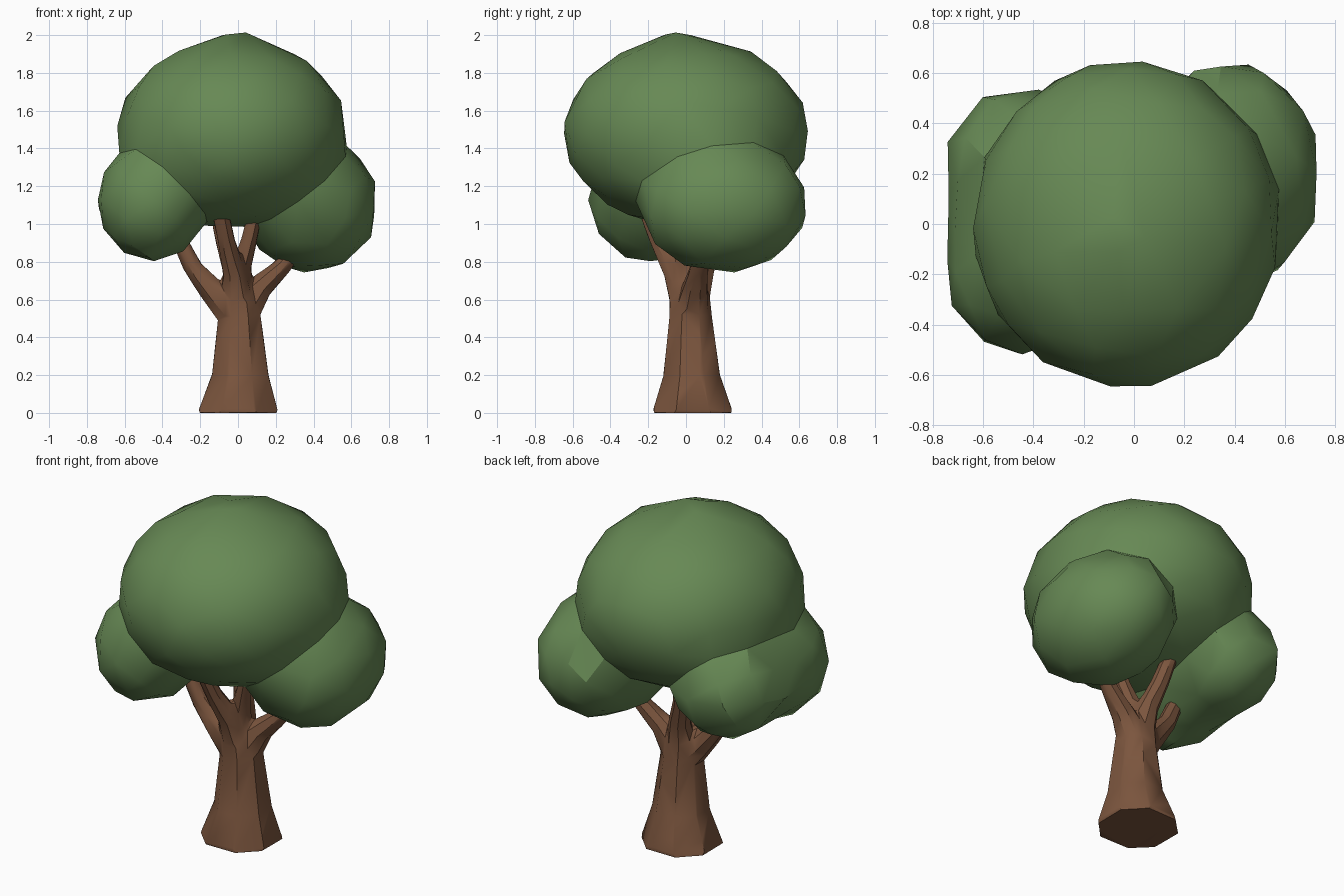
import bpy, bmesh, math
from mathutils import Vector, Matrix

if "Cube" in bpy.data.objects:
    bpy.data.objects.remove(bpy.data.objects["Cube"])


def material(name, rgb):
    m = bpy.data.materials.new(name)
    m.diffuse_color = (*rgb, 1)
    m.use_nodes = True
    m.node_tree.nodes["Principled BSDF"].inputs["Base Color"].default_value = m.diffuse_color
    return m


green = material("leaf green", (0.135, 0.25, 0.09))
brown = material("bark brown", (0.2, 0.092, 0.048))


def make_fused(name, bm, mat, voxel, soft, ratio, angle):
    """Fuse overlapping solids, soften the joins, reduce to broad facets."""
    mesh = bpy.data.meshes.new(name)
    bm.to_mesh(mesh)
    bm.free()
    mesh.materials.append(mat)
    obj = bpy.data.objects.new(name, mesh)
    bpy.context.collection.objects.link(obj)
    fuse = obj.modifiers.new("fuse", 'REMESH')
    fuse.mode = 'VOXEL'
    fuse.voxel_size = voxel
    soften = obj.modifiers.new("soften", 'SMOOTH')
    soften.factor = .5
    soften.iterations = soft
    facet = obj.modifiers.new("facet", 'DECIMATE')
    facet.ratio = ratio
    bpy.ops.object.select_all(action='DESELECT')
    obj.select_set(True)
    bpy.context.view_layer.objects.active = obj
    bpy.ops.object.convert(target='MESH')
    bpy.ops.object.shade_smooth_by_angle(angle=math.radians(angle))
    return obj


def tube(bm, path, sides):
    """Tapered closed tube through (x, y, z, radius) points."""
    pts = [Vector(p[:3]) for p in path]
    rings = []
    for i, p in enumerate(path):
        d = pts[min(i + 1, len(pts) - 1)] - pts[max(i - 1, 0)]
        if p[2] == 0:
            d = Vector((0, 0, 1))
        q = Vector((0, 0, 1)).rotation_difference(d.normalized())
        rings.append([bm.verts.new(pts[i] + q @ Vector((
            p[3] * math.cos(2 * math.pi * (k + .5) / sides),
            p[3] * math.sin(2 * math.pi * (k + .5) / sides), 0)))
            for k in range(sides)])
    for a, b in zip(rings, rings[1:]):
        for k in range(sides):
            j = (k + 1) % sides
            bm.faces.new((a[k], a[j], b[j], b[k]))
    bm.faces.new(rings[0][::-1])
    bm.faces.new(rings[-1])


# Trunk with flared foot, and branches spreading into the leaves
wood = [
    [(0, .035, 0, .232), (.012, .03, .2, .162), (.008, .025, .5, .123),
     (0, .02, .6, .115), (0, .015, .68, .07)],
    [(.0, .02, .5, .1), (-.13, .0, .64, .075), (-.24, -.01, .77, .052), (-.35, -.03, 1.0, .042)],   # left
    [(.02, .03, .52, .1), (.12, .05, .67, .07), (.22, .07, .76, .052), (.34, .1, .9, .042)],        # right
    [(0, 0, .58, .09), (-.02, -.06, .75, .066), (-.06, -.14, .9, .05), (-.1, -.22, 1.1, .044)],     # front
    [(0, .02, .62, .08), (.02, .0, .78, .056), (.06, -.03, .92, .045), (.1, -.05, 1.1, .04)],       # middle
    [(0, .04, .58, .09), (-.02, .09, .74, .062), (-.07, .14, .9, .05), (-.12, .2, 1.12, .042)],     # back
]
bm = bmesh.new()
for path in wood:
    tube(bm, path, 8)
make_fused("trunk_and_branches", bm, brown, .012, 4, .018, 35)

# Leaf crown: big top lump with a low peak, right lump, and three joined left lumps
lumps = [((-.03, 0, 1.485), (.608, .648, .497)),
         ((-.02, -.03, 1.885), (.24, .24, .12)),
         ((.385, .195, 1.10), (.358, .448, .355)),
         ((-.455, -.19, 1.12), (.29, .325, .315)),
         ((-.45, .03, 1.12), (.29, .30, .29)),
         ((-.445, .235, 1.13), (.30, .305, .29))]
bm = bmesh.new()
for centre, size in lumps:
    bmesh.ops.create_icosphere(bm, subdivisions=4, radius=1,
                               matrix=Matrix.LocRotScale(Vector(centre), None, Vector(size)))
make_fused("leaf_crown", bm, green, .03, 10, .016, 32)
